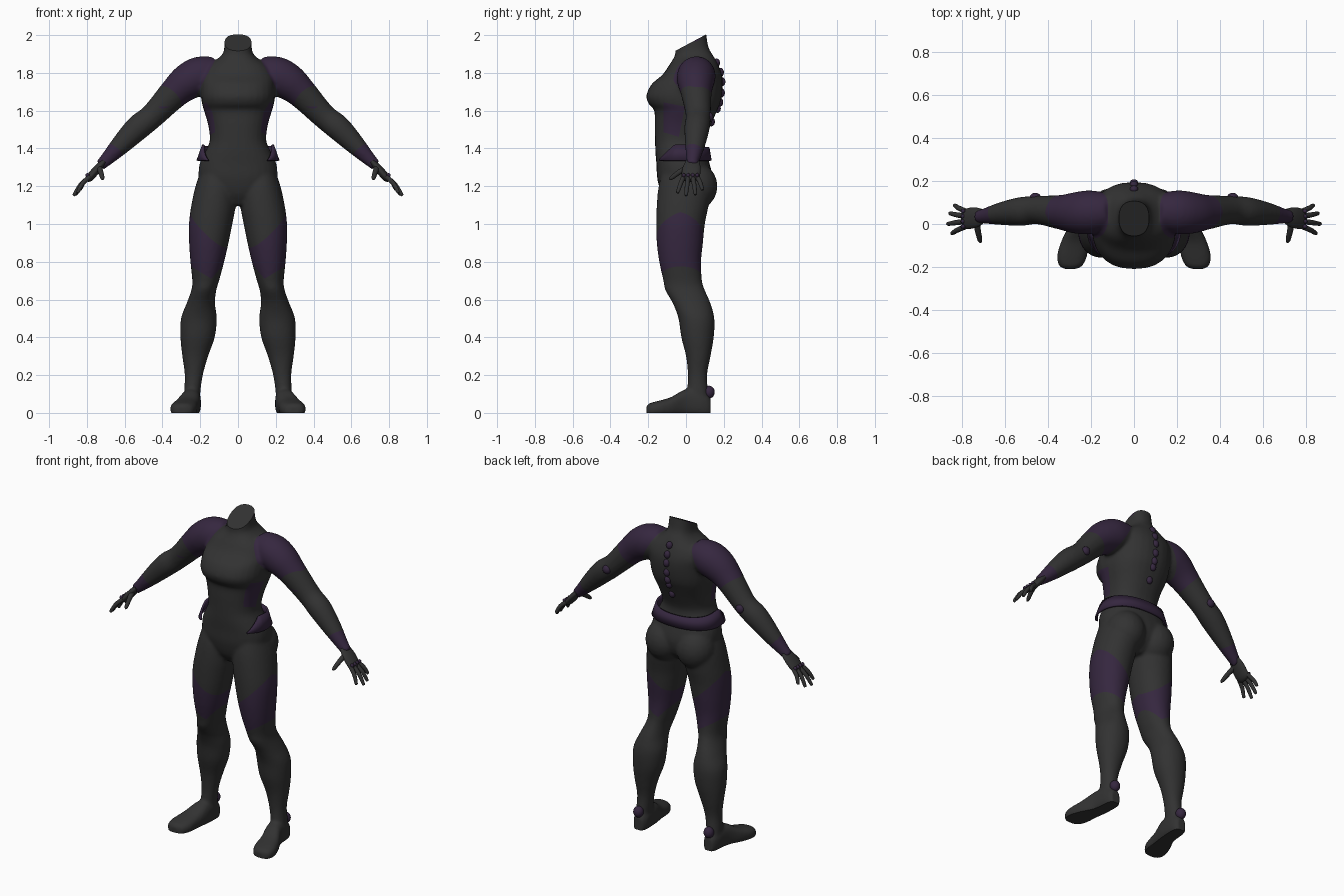
import bpy, bmesh, math
from mathutils import Vector, Matrix

if "Cube" in bpy.data.objects:
    bpy.data.objects.remove(bpy.data.objects["Cube"])


def material(name, rgb):
    mat = bpy.data.materials.new(name)
    mat.use_nodes = True
    mat.diffuse_color = (*rgb, 1)
    mat.node_tree.nodes["Principled BSDF"].inputs["Base Color"].default_value = (*rgb, 1)
    return mat


charcoal = material("charcoal", (.032, .032, .032))
purple = material("dark purple", (.036, .020, .050))


def refine(rows, steps=4):
    """Catmull-Rom interpolation of tuples of any length."""
    out = []
    last = len(rows) - 1
    for i in range(last):
        a, b, c, d = rows[max(i - 1, 0)], rows[i], rows[i + 1], rows[min(i + 2, last)]
        for s in range(steps):
            t = s / steps
            out.append(tuple(
                q + t * (r - p) / 2 + t * t * (2 * p - 5 * q + 4 * r - w) / 2
                + t ** 3 * (3 * q - p - 3 * r + w) / 2
                for p, q, r, w in zip(a, b, c, d)))
    return out + [rows[-1]]


def spow(value, power):
    return math.copysign(abs(value) ** (2 / power), value)


def ring(centre, u, v, power=2, count=28):
    angles = [math.tau * i / count for i in range(count)]
    return [centre + u * spow(math.cos(a), power) + v * spow(math.sin(a), power) for a in angles]


def loft(bm, rings):
    loops = [[bm.verts.new(p) for p in r] for r in rings]
    for low, high in zip(loops, loops[1:]):
        for i in range(len(low)):
            bm.faces.new((low[i - 1], low[i], high[i], high[i - 1]))
    bm.faces.new(loops[0])
    bm.faces.new(loops[-1])


def column(bm, rows, power):
    """Stack of level rings: height, left x, right x, front y, back y."""
    loft(bm, [ring(Vector(((l + r) / 2, (f + b) / 2, z)), Vector(((r - l) / 2, 0, 0)),
                   Vector((0, (b - f) / 2, 0)), power) for z, l, r, f, b in refine(rows)])


def tube(bm, rows, wide=1, count=28):
    """Round limb along a path of x, y, z, radius."""
    rows = refine(rows)
    pts = [Vector(r[:3]) for r in rows]
    rings = []
    for i, p in enumerate(pts):
        along = pts[min(i + 1, len(pts) - 1)] - pts[max(i - 1, 0)]
        u = along.cross(Vector((0, 1, 0))).normalized()
        v = along.cross(u).normalized()
        radius = max(rows[i][3], .002)
        rings.append(ring(p, u * radius, v * radius * wide, 2, count))
    loft(bm, rings)


def ball(bm, place, size):
    bmesh.ops.create_uvsphere(bm, u_segments=20, v_segments=12, radius=1,
                              matrix=Matrix.Translation(place) @ Matrix.Diagonal((*size, 1)))


def mirror(bm):
    copy = bmesh.ops.duplicate(bm, geom=bm.verts[:] + bm.edges[:] + bm.faces[:])["geom"]
    verts = [g for g in copy if isinstance(g, bmesh.types.BMVert)]
    bmesh.ops.scale(bm, vec=(-1, 1, 1), verts=verts)


def finish(bm, name, *mats):
    bmesh.ops.recalc_face_normals(bm, faces=bm.faces[:])
    mesh = bpy.data.meshes.new(name)
    bm.to_mesh(mesh)
    bm.free()
    obj = bpy.data.objects.new(name, mesh)
    bpy.context.collection.objects.link(obj)
    for mat in mats:
        mesh.materials.append(mat)
    return obj


def smooth(obj, degrees=40):
    bpy.ops.object.select_all(action='DESELECT')
    obj.select_set(True)
    bpy.context.view_layer.objects.active = obj
    bpy.ops.object.shade_smooth_by_angle(angle=math.radians(degrees))


# Legs, glutes, feet and arms of one side, then mirrored
bm = bmesh.new()
column(bm, [(1.3, .04, .19, -.12, .09), (1.2, .01, .225, -.145, .13), (1.1, .012, .247, -.155, .12),
            (1, .03, .26, -.158, .1), (.9, .05, .259, -.155, .09), (.8, .073, .252, -.142, .08),
            (.7, .1, .242, -.12, .085), (.65, .115, .247, -.11, .1), (.58, .122, .272, -.07, .13),
            (.5, .112, .302, -.04, .15), (.4, .123, .305, -.025, .147), (.3, .158, .295, 0, .13),
            (.2, .186, .282, .01, .112), (.1, .2, .286, .005, .118), (.03, .2, .286, 0, .12)], 2.1)
ball(bm, (.105, .05, 1.2), (.115, .117, .125))
foot = [(.13, .243, .03, .08), (.09, .243, .046, .11), (0, .25, .052, .125), (-.08, .275, .064, .083),
        (-.15, .289, .07, .063), (-.195, .295, .054, .05), (-.21, .296, .025, .035)]
loft(bm, [ring(Vector((x, y, top / 2 - .01)), Vector((half, 0, 0)), Vector((0, 0, top / 2 + .01)), 2.6)
          for y, x, half, top in refine(foot)])
tube(bm, [(.12, .06, 1.8, .086), (.2, .055, 1.785, .102), (.27, .052, 1.75, .097),
          (.34, .055, 1.69, .081), (.45, .065, 1.575, .066), (.53, .058, 1.51, .067),
          (.62, .048, 1.42, .053), (.69, .038, 1.348, .037), (.73, .033, 1.31, .029)])
mirror(bm)

# Torso and neck
torso = [(1.1, .05, -.09, .06), (1.16, .15, -.13, .12), (1.24, .205, -.152, .14), (1.32, .203, -.157, .125),
         (1.38, .175, -.162, .106), (1.44, .15, -.164, .1), (1.52, .157, -.166, .13), (1.6, .18, -.168, .165),
         (1.635, .19, -.197, .18), (1.68, .196, -.21, .19), (1.74, .195, -.182, .195), (1.79, .19, -.125, .19),
         (1.84, .16, -.09, .172), (1.89, .09, -.06, .145), (1.94, .072, -.055, .118), (2.06, .072, -.04, .1)]
column(bm, [(z, -w, w, f, b) for z, w, f, b in torso], 2.35)

# Blend the parts into one skin
rough = finish(bm, "body_blend")
blend = rough.modifiers.new("blend", 'REMESH')
blend.mode = 'VOXEL'
blend.voxel_size = .01
relax = rough.modifiers.new("relax", 'SMOOTH')
relax.factor = .5
relax.iterations = 5
graph = bpy.context.evaluated_depsgraph_get()
skin = bpy.data.meshes.new_from_object(rough.evaluated_get(graph))
bpy.data.objects.remove(rough)
bm = bmesh.new()
bm.from_mesh(skin)
bpy.data.meshes.remove(skin)

# Slanted neck opening and flat soles
for point, normal in (((0, -.05, 1.92), (0, -.47, .88)), ((0, 0, 0), (0, 0, -1))):
    bmesh.ops.bisect_plane(bm, geom=bm.verts[:] + bm.edges[:] + bm.faces[:],
                           plane_co=point, plane_no=normal, clear_outer=True)
    bmesh.ops.holes_fill(bm, edges=[e for e in bm.edges if e.is_boundary], sides=0)

# Purple panels: each is bounded by planes (point, inward normal)
panels = {
    "shoulder": [((.115, 0, 1.88), (.88, 0, .47)), ((.36, .05, 1.67), (-.6, .4, .6)),
                 ((.36, .05, 1.67), (-.6, -.15, .6))],
    "thigh": [((.26, -.03, 1.07), (.9, .35, -1)), ((.26, -.03, 1.07), (.9, -.35, -1)),
              ((.14, 0, .71), (-.6, 0, 1)), ((.14, 0, .71), (1.2, 0, 1))],
    "waist": [((.1, 0, 0), (1, 0, 0)), ((0, 0, 1.62), (0, -.2, -1)), ((0, 0, 1.45), (0, .3, 1)),
              ((0, -.12, 1.5), (0, 1, 0)), ((0, -.03, 1.5), (0, -1, .2))],
}
for planes in panels.values():
    for side in (1, -1):
        flip = Vector((side, 1, 1))
        bounds = [(Vector(p) * flip, (Vector(n) * flip).normalized()) for p, n in planes]

        def inside(face, slack=0):
            middle = face.calc_center_median()
            return all((middle - p).dot(n) > -slack for p, n in bounds)

        for p, n in bounds:
            faces = [f for f in bm.faces if inside(f, .03)]
            geom = set(faces)
            for f in faces:
                geom.update(f.edges)
                geom.update(f.verts)
            bmesh.ops.bisect_plane(bm, geom=list(geom), dist=.0005, plane_co=p, plane_no=n)
        for f in bm.faces:
            if inside(f):
                f.material_index = 1
smooth(finish(bm, "body", charcoal, purple), 50)

# Hands: palm, four fingers and thumb
bm = bmesh.new()
tube(bm, [(.71, .035, 1.33, .016), (.745, .03, 1.292, .021), (.785, .023, 1.245, .02),
          (.8, .023, 1.23, .01)], 2.3)
tips = [(.85, -.045, 1.165), (.87, 0, 1.15), (.86, .05, 1.155), (.837, .088, 1.18)]
knuckles = []
for i, (x, y, z) in enumerate(tips):
    base = Vector((.785, -.012 + .024 * i, 1.25))
    tip = Vector((x, y, z))
    bend = base.lerp(tip, .5) + Vector((.006, 0, .006))
    end = tip.lerp(bend, .1)
    tube(bm, [(*base, .013), (*bend, .012), (*end, .009), (*tip, .003)], 1, 12)
    knuckles.append(base + Vector((.012, 0, .008)))
tube(bm, [(.735, .01, 1.3, .016), (.727, -.035, 1.275, .014), (.718, -.075, 1.245, .011),
          (.715, -.088, 1.235, .003)], 1, 12)
mirror(bm)
smooth(finish(bm, "hands", charcoal))

# Purple guards on knuckles, elbows and heels
bm = bmesh.new()
for spot in knuckles:
    ball(bm, spot, (.011, .01, .011))
ball(bm, (.46, .125, 1.565), (.026, .02, .026))
ball(bm, (.243, .122, .11), (.03, .03, .034))
mirror(bm)
smooth(finish(bm, "joint_guards", purple))

# Spine studs follow the back of the torso
bm = bmesh.new()
for z, width, front, back in refine(torso)[25:51:4]:
    ball(bm, (0, back - .004, z), (.02, .018, .024))
smooth(finish(bm, "spine_studs", purple))

# Hip belt: open band round the back, tapering to points in front
bm = bmesh.new()
previous = None
count = 60
for i in range(count + 1):
    angle = math.radians(-45 + 270 * i / count)
    c, s = spow(math.cos(angle), 2.3), spow(math.sin(angle), 2.3)
    height = .085 * min(1, .05 + min(i, count - i) / 8) - .015 * max(s, 0)
    low = bm.verts.new((.214 * c, -.025 + .155 * s, 1.335))
    lean = height / .085
    high = bm.verts.new(((.214 - .03 * lean) * c, -.025 + (.155 - .014 * lean) * s, 1.335 + height))
    if previous:
        bm.faces.new((previous[0], low, high, previous[1]))
    previous = low, high
belt = finish(bm, "hip_belt", purple)
shell = belt.modifiers.new("thickness", 'SOLIDIFY')
shell.thickness = .012
shell.offset = 0
smooth(belt)
